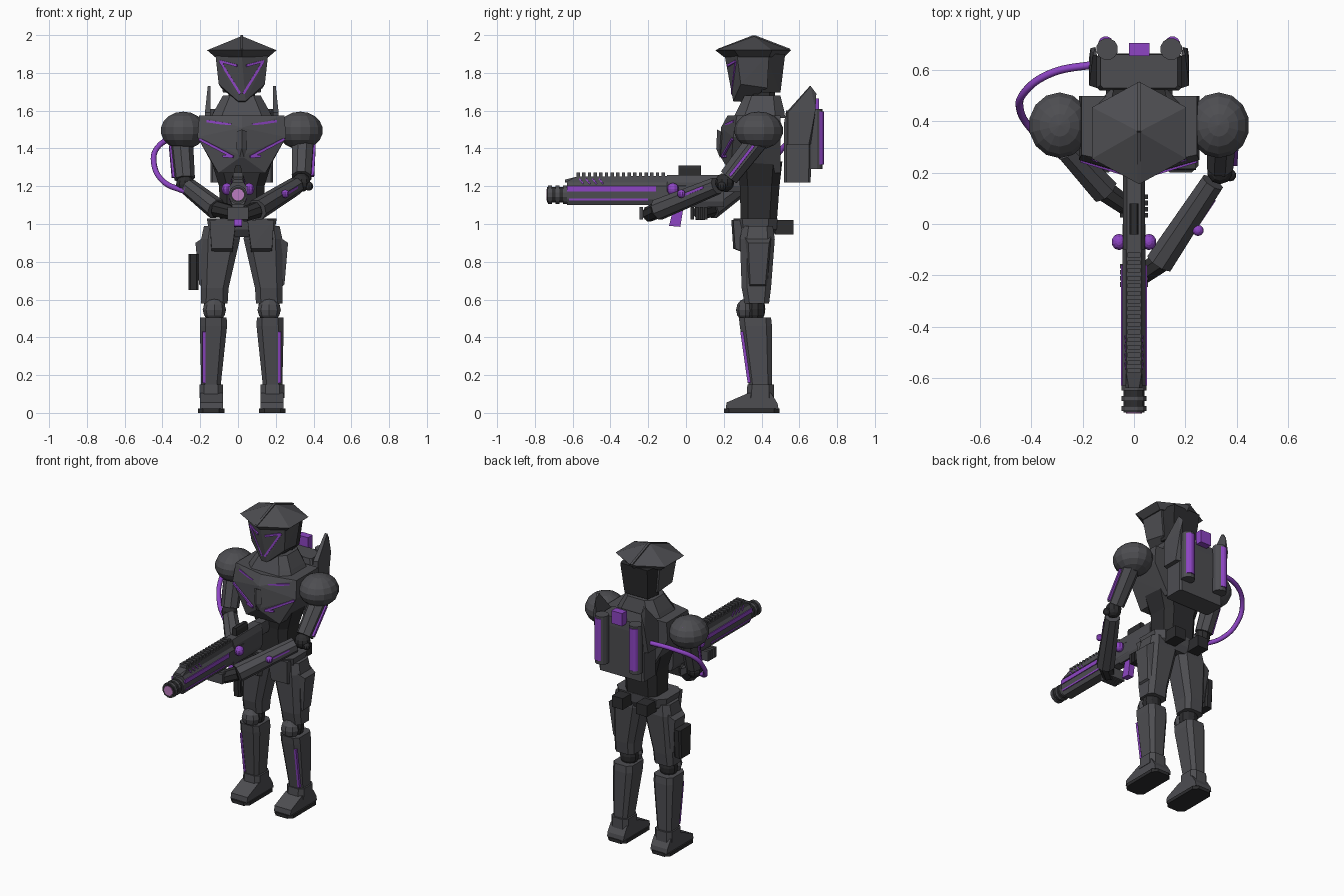
import bpy, bmesh, math
from mathutils import Vector, Matrix

CX = 0.02  # body centre line; the gun sits on x = 0


def material(name, rgb):
    m = bpy.data.materials.new(name)
    m.diffuse_color = (*rgb, 1)
    return m


GREY = material("armour grey", (0.075, 0.075, 0.083))
DARK = material("dark joint", (0.026, 0.026, 0.028))
PURPLE = material("purple glow", (0.27, 0.06, 0.55))
PINK = material("pink muzzle", (0.50, 0.20, 0.52))


def finish(name, bm, mat):
    bmesh.ops.recalc_face_normals(bm, faces=bm.faces)
    me = bpy.data.meshes.new(name)
    bm.to_mesh(me)
    bm.free()
    me.materials.append(mat)
    ob = bpy.data.objects.new(name, me)
    bpy.context.collection.objects.link(ob)
    return ob


def hull(name, pts, mat, cx=CX, sym=False):
    bm = bmesh.new()
    for x, y, z in pts:
        for s in ((1, -1) if sym and abs(x) > 1e-5 else (1,)):
            bm.verts.new((cx + s * x, y, z))
    res = bmesh.ops.convex_hull(bm, input=bm.verts[:])
    junk = set(res["geom_interior"]) | set(res["geom_unused"])
    bmesh.ops.delete(bm, geom=[g for g in junk if isinstance(g, bmesh.types.BMVert)], context="VERTS")
    bmesh.ops.dissolve_limit(bm, angle_limit=0.02, verts=bm.verts[:], edges=bm.edges[:])
    return finish(name, bm, mat)


def box(name, x, y, z, mat, cx=CX):
    return hull(name, [(a, b, c) for a in x for b in y for c in z], mat, cx)


def loft(name, secs, mat, s=1, ch=0.2):
    """Stack of chamfered rectangles (z, x0, x1, y0, y1)."""
    bm = bmesh.new()
    rings = []
    for z, x0, x1, y0, y1 in secs:
        c = ch * min(x1 - x0, y1 - y0)
        ring = [(x0 + c, y0), (x1 - c, y0), (x1, y0 + c), (x1, y1 - c),
                (x1 - c, y1), (x0 + c, y1), (x0, y1 - c), (x0, y0 + c)]
        rings.append([bm.verts.new((CX + s * x, y, z)) for x, y in ring])
    for a, b in zip(rings, rings[1:]):
        for i in range(8):
            bm.faces.new((a[i], a[(i + 1) % 8], b[(i + 1) % 8], b[i]))
    bm.faces.new(rings[0])
    bm.faces.new(rings[-1])
    return finish(name, bm, mat)


def limb(name, a, b, r0, r1, mat, n=8):
    a, b = Vector(a), Vector(b)
    bm = bmesh.new()
    mtx = Matrix.Translation((a + b) / 2) @ (b - a).to_track_quat("Z", "Y").to_matrix().to_4x4()
    mtx = mtx @ Matrix.Rotation(math.pi / n, 4, "Z")
    bmesh.ops.create_cone(bm, cap_ends=True, segments=n, radius1=r0, radius2=r1, depth=(b - a).length, matrix=mtx)
    return finish(name, bm, mat)


def ball(name, c, r, mat, u=10, v=8):
    bm = bmesh.new()
    bmesh.ops.create_uvsphere(bm, u_segments=u, v_segments=v, radius=1,
                              matrix=Matrix.Translation(c) @ Matrix.Diagonal((*r, 1)))
    return finish(name, bm, mat)


def strip(name, a, b, mat=PURPLE, r=0.009):
    return limb(name, a, b, r, r, mat, 4)


def tube(name, pts, r, mat):
    cu = bpy.data.curves.new(name, "CURVE")
    cu.dimensions = "3D"
    cu.bevel_depth, cu.bevel_resolution, cu.use_fill_caps = r, 2, True
    sp = cu.splines.new("BEZIER")
    sp.bezier_points.add(len(pts) - 1)
    for p, co in zip(sp.bezier_points, pts):
        p.co = co
        p.handle_left_type = p.handle_right_type = "AUTO"
    cu.materials.append(mat)
    ob = bpy.data.objects.new(name, cu)
    bpy.context.collection.objects.link(ob)


# Hat: six-sided cone with an undercut brim and a ridge
hexa = [(math.sin(k * math.pi / 3), math.cos(k * math.pi / 3)) for k in range(6)]
hull("hat", [(0, 0.36, 1.995)] + [(x * 0.212, 0.355 + y * 0.2, 1.92) for x, y in hexa]
     + [(x * 0.165, 0.36 + y * 0.16, 1.885) for x, y in hexa], GREY)
for y in (0.17, 0.55):
    strip("hat_ridge", (CX, y, 1.92), (CX, 0.36, 1.993), GREY, 0.011)

# Head
hull("head", [(0.14, 0.27, 1.9), (0.135, 0.44, 1.9), (0, 0.205, 1.89), (0.122, 0.29, 1.74),
              (0.11, 0.43, 1.72), (0.02, 0.25, 1.65), (0.02, 0.32, 1.645)], GREY, sym=True)
hull("head_back", [(0.125, 0.42, 1.9), (0.1, 0.525, 1.9), (0.085, 0.5, 1.695), (0.1, 0.4, 1.695)], DARK, sym=True)
loft("neck", [(1.62, -0.07, 0.07, 0.33, 0.47), (1.76, -0.07, 0.07, 0.33, 0.47)], DARK)

# Torso
loft("collar", [(1.56, -0.165, 0.165, 0.25, 0.525), (1.6, -0.145, 0.145, 0.27, 0.52),
                (1.68, -0.1, 0.1, 0.31, 0.5)], GREY)
hull("chest", [(0.225, 0.27, 1.575), (0.225, 0.5, 1.575), (0.235, 0.25, 1.46), (0.235, 0.5, 1.46), (0, 0.22, 1.575),
               (0, 0.185, 1.51), (0, 0.18, 1.36), (0.125, 0.235, 1.27), (0.13, 0.5, 1.27)], GREY, sym=True)
hull("chest_boss", [(0.028, 0.185, 1.49), (0, 0.165, 1.5), (0.028, 0.18, 1.4), (0, 0.16, 1.4),
                    (0.012, 0.18, 1.35), (0, 0.22, 1.45)], GREY, sym=True)
loft("waist", [(1.0, -0.115, 0.115, 0.29, 0.48), (1.2, -0.12, 0.12, 0.285, 0.495),
               (1.33, -0.16, 0.16, 0.27, 0.51)], DARK)
loft("pelvis", [(0.93, -0.12, 0.12, 0.29, 0.46), (0.97, -0.175, 0.175, 0.26, 0.48),
                (1.03, -0.185, 0.185, 0.25, 0.485)], GREY)

# Backpack
loft("backpack", [(1.22, -0.165, 0.165, 0.52, 0.66), (1.54, -0.165, 0.165, 0.52, 0.665),
                  (1.6, -0.15, 0.15, 0.53, 0.66)], GREY, ch=0.08)
box("pack_light", (-0.04, 0.04), (0.655, 0.705), (1.58, 1.665), PURPLE)

for s in (-1, 1):
    def P(x, y, z):
        return (CX + s * x, y, z)

    # Pack fins and canisters
    hull("pack_fin", [P(x, y, z) for x, y, z in (
        (0.165, 0.53, 1.42), (0.165, 0.53, 1.59), (0.165, 0.66, 1.42), (0.195, 0.54, 1.42), (0.195, 0.54, 1.59),
        (0.195, 0.65, 1.42), (0.165, 0.655, 1.73), (0.18, 0.66, 1.73), (0.17, 0.69, 1.69), (0.19, 0.685, 1.6))],
        GREY, cx=0)
    limb("canister", P(0.125, 0.682, 1.29), P(0.125, 0.682, 1.61), 0.043, 0.043, GREY, 12)
    limb("canister_glow", P(0.13, 0.702, 1.315), P(0.13, 0.702, 1.595), 0.03, 0.03, PURPLE, 12)

    # Face and chest light lines
    strip("brow_line", P(0.115, 0.264, 1.862), P(0.024, 0.222, 1.838))
    strip("cheek_line", P(0.115, 0.264, 1.862), P(0.008, 0.244, 1.69))
    strip("upper_chest_line", P(0.185, 0.255, 1.545), P(0.055, 0.212, 1.525))
    strip("lower_chest_line", P(0.225, 0.246, 1.45), P(0.045, 0.192, 1.355), r=0.01)
    strip("lower_chest_tick", P(0.1, 0.21, 1.36), P(0.045, 0.192, 1.355))

    # Shoulders with glowing arcs
    ball("shoulder", P(0.31, 0.385, 1.495), (0.122, 0.13, 0.1), GREY, 14, 9)
    arc = [math.radians(a) for a in (-62, -30, 0, 30, 62)]
    tube("shoulder_arc", [P(0.29 + 0.075 * math.cos(a), 0.385 + 0.098 * math.sin(a),
                            1.572 - 0.02 * abs(math.sin(a))) for a in arc], 0.009, PURPLE)

    # Legs
    loft("thigh", [(0.58, 0.075, 0.215, 0.31, 0.44), (0.66, 0.07, 0.215, 0.295, 0.45),
                   (0.92, 0.01, 0.215, 0.285, 0.47), (0.99, 0.015, 0.2, 0.3, 0.46)], GREY, s)
    hull("thigh_plate", [P(x, y, z) for x, y, z in (
        (0.2, 0.31, 0.93), (0.245, 0.33, 0.9), (0.2, 0.45, 0.93), (0.245, 0.44, 0.9),
        (0.2, 0.33, 0.66), (0.226, 0.34, 0.68), (0.2, 0.43, 0.66), (0.226, 0.42, 0.68))], GREY, cx=0)
    hull("hip_plate", [P(x, y, z) for x, y, z in (
        (0.03, 0.24, 1.02), (0.17, 0.25, 1.02), (0.05, 0.25, 0.87), (0.16, 0.26, 0.87),
        (0.03, 0.3, 1.02), (0.17, 0.3, 1.02), (0.05, 0.3, 0.85), (0.16, 0.3, 0.85))], GREY, cx=0)
    box("belt_pouch", (s * 0.05, s * 0.13), (0.47, 0.57), (0.945, 1.02), DARK)
    ball("knee_joint", P(0.145, 0.365, 0.55), (0.062, 0.055, 0.08), DARK)
    ball("knee_cap", P(0.145, 0.315, 0.545), (0.062, 0.05, 0.06), GREY, 8, 6)
    loft("shin", [(0.1, 0.115, 0.215, 0.34, 0.45), (0.16, 0.11, 0.215, 0.33, 0.455),
                  (0.46, 0.078, 0.222, 0.285, 0.455), (0.505, 0.08, 0.22, 0.28, 0.45)], GREY, s)
    strip("shin_line", P(0.2, 0.295, 0.43), P(0.2, 0.334, 0.16), r=0.011)
    loft("ankle_cuff", [(0.08, 0.1, 0.225, 0.32, 0.465), (0.15, 0.1, 0.225, 0.325, 0.465)], GREY, s)
    hull("boot", [P(x, y, z) for a, b in ((0.1, 0.222),) for x in (a, b) for y, z in (
        (0.21, 0.02), (0.215, 0.055), (0.33, 0.105), (0.45, 0.105), (0.485, 0.05), (0.49, 0.02))], GREY, cx=0)
    loft("boot_sole", [(0.0, 0.092, 0.232, 0.2, 0.495), (0.022, 0.092, 0.232, 0.2, 0.495)], DARK, s)

# Thigh holster on one side
loft("holster", [(0.65, 0.23, 0.282, 0.32, 0.43), (0.84, 0.23, 0.282, 0.31, 0.44)], DARK, -1)

# Arms: shoulder, elbow, wrist, hand positions
for side, sh, el, wr, ha in (
        ("left", (-0.30, 0.39, 1.45), (-0.28, 0.31, 1.21), (-0.115, 0.13, 1.08), (-0.03, 0.07, 1.06)),
        ("right", (0.345, 0.385, 1.45), (0.335, 0.205, 1.22), (0.10, -0.15, 1.075), (0.03, -0.2, 1.05))):
    sh, el, wr, ha = map(Vector, (sh, el, wr, ha))
    s = -1 if side == "left" else 1
    limb(side + "_upper_arm", sh, sh.lerp(el, 0.88), 0.062, 0.055, GREY)
    ball(side + "_elbow", el, (0.05, 0.05, 0.05), DARK)
    limb(side + "_forearm", el.lerp(wr, 0.12), wr, 0.048, 0.058, GREY)
    limb(side + "_hand", wr, ha, 0.045, 0.04, DARK)
    for k in range(4):  # fingers wrapped under the gun
        y = ha.y - 0.045 + k * 0.024
        box(side + "_finger", (-0.055, 0.055), (y, y + 0.018), (1.025, 1.09), GREY if s > 0 else DARK, 0)
    out = Vector((s * 0.06, 0, 0))
    strip(side + "_arm_line", sh.lerp(el, 0.15) + out, sh.lerp(el, 0.85) + out * 0.98, r=0.011)
    off = Vector((s * 0.048, -0.005, 0.018))
    strip(side + "_forearm_line", el.lerp(wr, 0.3) + off, el.lerp(wr, 0.85) + off)
ball("forearm_stud", (0.25, -0.025, 1.16), (0.022, 0.022, 0.022), PURPLE)
ball("elbow_stud", (0.375, 0.19, 1.2), (0.024, 0.024, 0.024), DARK)

# Hose from pack to forearm
tube("hose", [(-0.14, 0.625, 1.48), (-0.33, 0.585, 1.46), (-0.43, 0.51, 1.40), (-0.445, 0.45, 1.32),
              (-0.40, 0.37, 1.23), (-0.30, 0.28, 1.18), (-0.18, 0.185, 1.15)], 0.015, PURPLE)


# Gun
def prism(name, prof, y0, y1, mat=GREY):
    hull(name, [(x, y, z) for x, z in prof for y in (y0, y1)], mat, 0, True)


prism("gun_body", [(0.03, 1.1), (0.045, 1.13), (0.045, 1.2), (0.03, 1.22)], -0.63, 0.0)
prism("gun_receiver", [(0.03, 1.09), (0.042, 1.12), (0.042, 1.22), (0.028, 1.26)], -0.1, 0.2)
prism("gun_stock", [(0.025, 1.17), (0.035, 1.2), (0.03, 1.255)], 0.18, 0.285)
hull("gun_rail", [(0.033, -0.64, 1.22), (0.03, -0.58, 1.25), (0.033, -0.08, 1.22), (0.03, -0.08, 1.255),
                  (0.02, -0.64, 1.235)], GREY, 0, True)
for k in range(16):
    y = -0.58 + k * 0.03
    box("rail_tooth", (-0.026, 0.026), (y, y + 0.018), (1.245, 1.272), GREY, 0)
prism("gun_sight", [(0.018, 1.25), (0.018, 1.295), (0.012, 1.31)], -0.04, 0.08, DARK)
limb("barrel", (0, -0.735, 1.155), (0, -0.6, 1.155), 0.043, 0.043, DARK, 12)
for y in (-0.73, -0.69, -0.65):
    limb("barrel_ring", (0, y, 1.155), (0, y + 0.02, 1.155), 0.05, 0.05, GREY, 12)
limb("muzzle_glow", (0, -0.738, 1.155), (0, -0.72, 1.155), 0.032, 0.032, PINK, 12)
box("gun_grip", (-0.022, 0.022), (0.05, 0.1), (1.02, 1.11), DARK, 0)
hull("front_grip", [(0.02, -0.09, 0.99), (0.02, -0.03, 0.985), (0.02, -0.06, 1.11), (0.02, -0.01, 1.11)],
     PURPLE, 0, True)
for s in (-1, 1):
    ball("gun_orb", (s * 0.058, -0.07, 1.185), (0.03, 0.032, 0.032), PURPLE)
    box("gun_side_line", (s * 0.04, s * 0.05), (-0.63, -0.16), (1.172, 1.2), PURPLE, 0)
    box("gun_low_line", (s * 0.036, s * 0.047), (-0.62, -0.2), (1.124, 1.135), PURPLE, 0)
    for k in range(4):
        y = -0.565 + k * 0.035
        strip("gun_slash", (s * 0.031, y, 1.24), (s * 0.033, y + 0.022, 1.212), r=0.005)
